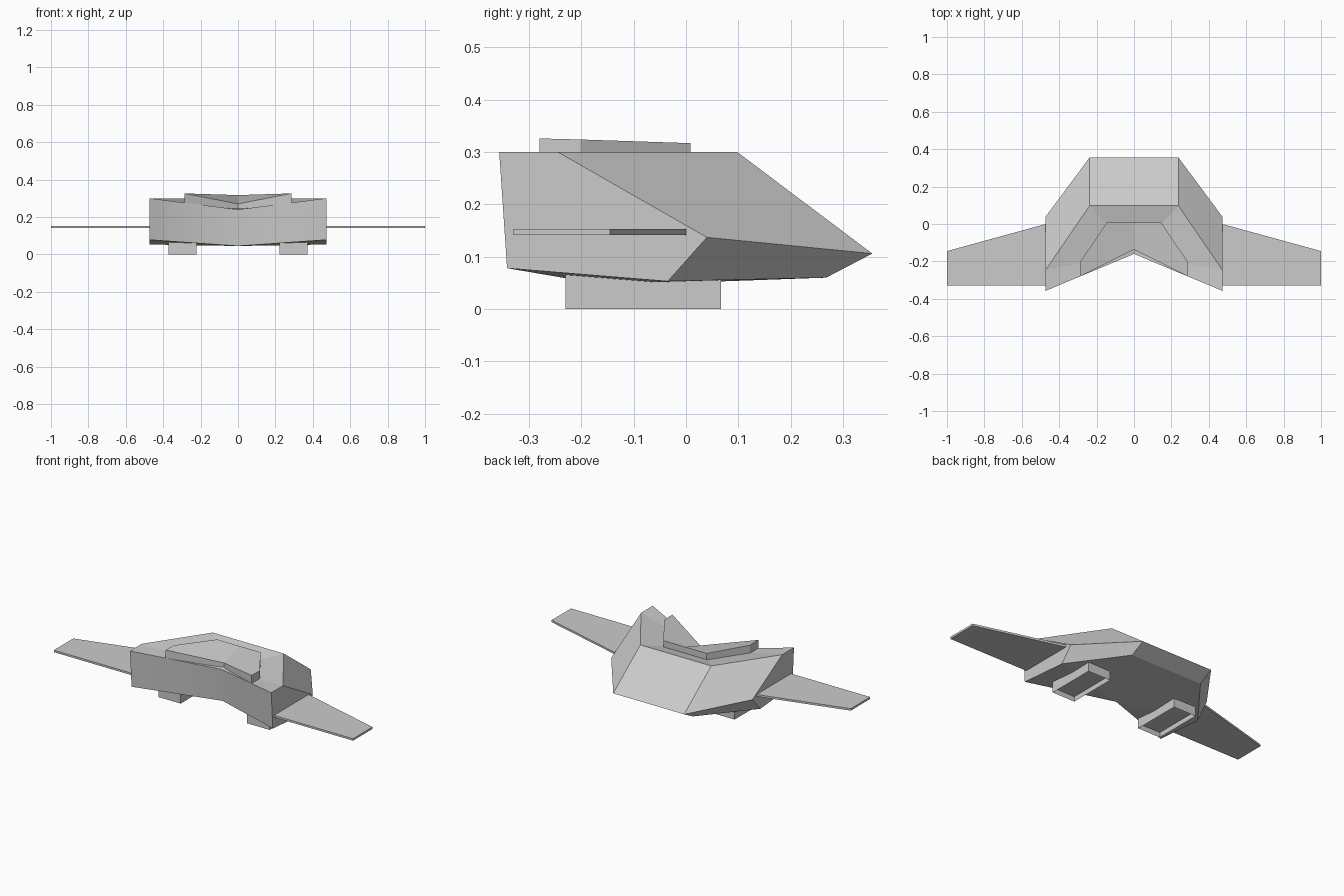
import bpy, bmesh

if "Cube" in bpy.data.objects:
    bpy.data.objects.remove(bpy.data.objects["Cube"])


def finish(name, bm, mirror=False):
    bmesh.ops.recalc_face_normals(bm, faces=bm.faces[:])
    mesh = bpy.data.meshes.new(name)
    bm.to_mesh(mesh)
    bm.free()
    obj = bpy.data.objects.new(name, mesh)
    bpy.context.collection.objects.link(obj)
    if mirror:
        mod = obj.modifiers.new("Mirror", 'MIRROR')
        mod.merge_threshold = 0.0001
    return obj


def prism(bm, bottom, top):
    """Closed solid between two matching point loops."""
    lo = [bm.verts.new(p) for p in bottom]
    hi = [bm.verts.new(p) for p in top]
    n = len(lo)
    base = bm.faces.new(lo)
    bm.faces.new(hi)
    for i in range(n):
        j = (i + 1) % n
        bm.faces.new((lo[i], lo[j], hi[j], hi[i]))
    return base


def half_solid(name, points, faces, smooth=()):
    """Right and left halves share the points that lie on x = 0."""
    bm = bmesh.new()
    right = {k: bm.verts.new(p) for k, p in points.items()}
    left = {k: right[k] if p[0] == 0 else bm.verts.new((-p[0], p[1], p[2]))
            for k, p in points.items()}
    for f in faces:
        for side in (right, left):
            face = bm.faces.new([side[k] for k in f])
            face.smooth = f in smooth
    return finish(name, bm)


# Hull: notched front, sloped back, chamfered shoulders
hull = {
    'D': (0, -0.16, 0.24), 'A': (0.472, -0.357, 0.30),
    'B': (0.472, -0.245, 0.30), 'C': (0.237, 0.098, 0.30),
    'K': (0, 0.098, 0.30), 'T': (0.237, 0.356, 0.106),
    'U': (0, 0.356, 0.106), 'S': (0.472, 0.04, 0.137),
    'a': (0.472, -0.342, 0.078), 'b': (0.472, -0.035, 0.053),
    't': (0.237, 0.268, 0.06), 'u': (0, 0.268, 0.06),
    'd': (0, -0.148, 0.045),
}
hull_faces = ["DAB", "DBC", "DCK",           # top
              "CKUT", "BCTS", "ABSba",       # back slope, shoulder, side
              "STtb", "TUut",                # lower bevels
              "dab", "dbt", "dtu",           # underside
              "DAad"]                        # front
half_solid("hull", hull, hull_faces, smooth=("DAad",))

# Raised deck plate lying on the hull top
deck = {
    'D': (0, -0.136, 0.27), 'A': (0.287, -0.28, 0.326),
    'B': (0.287, -0.202, 0.324), 'C': (0.145, 0.009, 0.317),
    'K': (0, 0.009, 0.317),
    'd': (0, -0.136, 0.235), 'a': (0.287, -0.28, 0.272),
    'b': (0.287, -0.202, 0.272), 'c': (0.145, 0.009, 0.272),
    'k': (0, 0.009, 0.272),
}
half_solid("deck_plate", deck,
           ["DABCK", "dabck", "DAad", "ABba", "BCcb", "CKkc"])

# Wings
bm = bmesh.new()
plan = [(0.472, 0.0), (1.0, -0.145), (1.0, -0.33), (0.472, -0.33)]
prism(bm, [(x, y, 0.141) for x, y in plan], [(x, y, 0.153) for x, y in plan])
finish("wings", bm, mirror=True)

# Landing pads with a recess underneath
bm = bmesh.new()
pad = [(0.222, -0.23), (0.372, -0.23), (0.372, 0.067), (0.222, 0.067)]
base = prism(bm, [(x, y, 0) for x, y in pad], [(x, y, 0.075) for x, y in pad])
bmesh.ops.inset_region(bm, faces=[base], thickness=0.036)
ret = bmesh.ops.extrude_discrete_faces(bm, faces=[base])
bmesh.ops.translate(bm, vec=(0, 0, 0.03), verts=ret['faces'][0].verts[:])
finish("landing_pads", bm, mirror=True)
